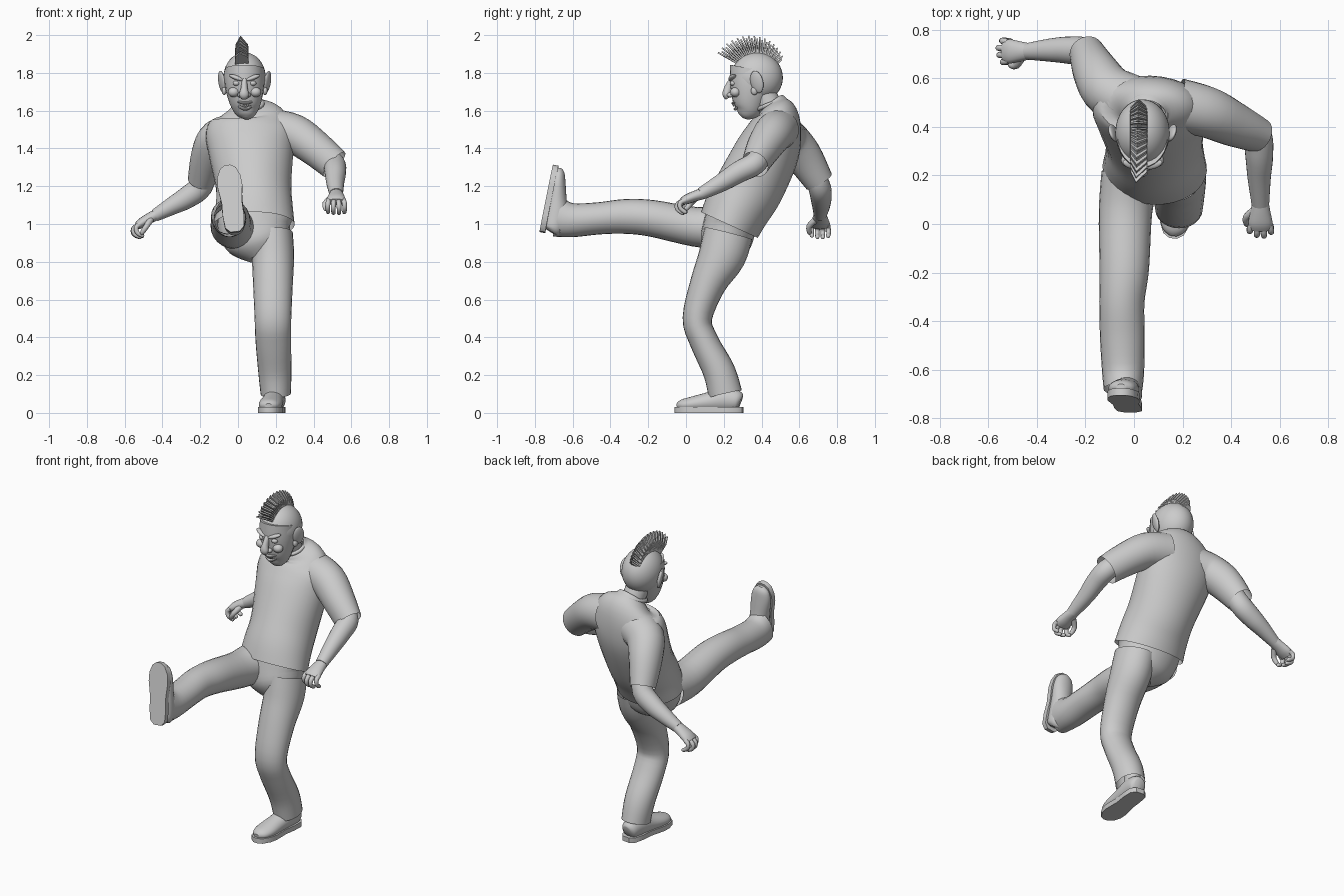
import bpy, bmesh, math
from mathutils import Vector, Matrix

V = Vector


def finish(name, bm, angle=40):
    bmesh.ops.recalc_face_normals(bm, faces=bm.faces)
    me = bpy.data.meshes.new(name)
    bm.to_mesh(me)
    bm.free()
    ob = bpy.data.objects.new(name, me)
    bpy.context.collection.objects.link(ob)
    bpy.context.view_layer.objects.active = ob
    bpy.ops.object.select_all(action='DESELECT')
    ob.select_set(True)
    bpy.ops.object.shade_smooth_by_angle(angle=math.radians(angle))
    return ob


def catmull(a, b, c, d, t):
    return [0.5 * (2 * q + (r - p) * t + (2 * p - 5 * q + 4 * r - s) * t * t
            + (3 * q - p - 3 * r + s) * t ** 3) for p, q, r, s in zip(a, b, c, d)]


def add_loft(bm, rings, ref=(1, 0, 0), sides=24, steps=4, cap=True):
    """Smooth tube through rings (x, y, z, half width along ref, half depth)."""
    n, pts = len(rings), []
    for i in range(n - 1):
        a, d = rings[max(i - 1, 0)], rings[min(i + 2, n - 1)]
        pts += [catmull(a, rings[i], rings[i + 1], d, k / steps) for k in range(steps)]
    pts.append(rings[-1])
    loops = []
    for i, p in enumerate(pts):
        t = (V(pts[min(i + 1, len(pts) - 1)][:3]) - V(pts[max(i - 1, 0)][:3])).normalized()
        u = (V(ref) - t * V(ref).dot(t)).normalized()
        w = t.cross(u)
        loops.append([bm.verts.new(V(p[:3]) + u * p[3] * math.cos(k * math.tau / sides)
                      + w * p[4] * math.sin(k * math.tau / sides)) for k in range(sides)])
    for A, B in zip(loops, loops[1:]):
        for k in range(sides):
            j = (k + 1) % sides
            bm.faces.new((A[k], A[j], B[j], B[k]))
    if cap:
        bm.faces.new(loops[0])
        bm.faces.new(loops[-1])


def loft(name, rings, **kw):
    bm = bmesh.new()
    add_loft(bm, rings, **kw)
    return finish(name, bm)


def ball(name, loc, size, rot=(0, 0, 0)):
    bm = bmesh.new()
    bmesh.ops.create_uvsphere(bm, u_segments=32, v_segments=20, radius=1)
    ob = finish(name, bm)
    ob.location, ob.scale, ob.rotation_euler = loc, size, rot
    return ob


# Trousers
loft("trouser_seat", [(.085, .26, 1.10, .19, .14), (.09, .23, .98, .195, .14),
                      (.12, .205, .89, .16, .13), (.14, .19, .83, .09, .08)])
loft("standing_trouser_leg", [(.18, .225, .95, .11, .13), (.185, .19, .83, .112, .125),
     (.185, .115, .68, .105, .095), (.185, .06, .50, .097, .078), (.187, .095, .38, .094, .076),
     (.195, .175, .22, .088, .085), (.2, .208, .10, .08, .09)], cap=False)
loft("kicking_trouser_leg", [(-.015, .2, .985, .12, .12), (-.035, .05, .985, .11, .105),
     (-.04, -.18, 1.03, .102, .097), (-.05, -.32, 1.04, .093, .092), (-.048, -.46, 1.03, .092, .085),
     (-.045, -.6, 1.02, .087, .09), (-.045, -.68, 1.035, .08, .105)], cap=False)


# Shoes: an upper and a flat sole, placed from heel point, toe and up directions
def shoe(name, heel, toe, up):
    f = V(toe).normalized()
    u = (V(up) - f * V(up).dot(f)).normalized()
    s = f.cross(u)
    M = Matrix((s, f, u)).transposed().to_4x4()
    M.translation = heel
    bm = bmesh.new()
    add_loft(bm, [(0, .01, .06, .03, .035), (0, .03, .065, .05, .055), (0, .1, .07, .056, .065),
                  (0, .18, .058, .058, .052), (0, .27, .046, .062, .04), (0, .325, .04, .048, .03),
                  (0, .35, .036, .018, .014)])
    bm.transform(M)
    finish(name + "_upper", bm)
    bm = bmesh.new()
    half = [(.025, 0), (.05, .025), (.056, .09), (.054, .16), (.066, .25), (.062, .3), (.042, .345), (.015, .362)]
    outline = half + [(-x, y) for x, y in reversed(half)]
    face = bm.faces.new([bm.verts.new((x, y, 0)) for x, y in outline])
    ext = bmesh.ops.extrude_face_region(bm, geom=[face])
    for v in ext['geom']:
        if isinstance(v, bmesh.types.BMVert):
            v.co.z += .03
    bm.transform(M)
    finish(name + "_sole", bm)
    # ankle filling the trouser hem
    bm = bmesh.new()
    add_loft(bm, [(0, .085, .06, .048, .055), (0, .085, .13, .045, .05), (0, .08, .2, .045, .045)])
    bm.transform(M)
    finish(name + "_ankle", bm)


shoe("standing_shoe", (.205, .3, 0), (-.045, -.36, 0), (0, 0, 1))
shoe("kicking_shoe", (-.015, -.775, .96), (-.04, .07, .35), (0, 1, 0))

# Shirt
loft("shirt_body", [(.085, .23, .995, .215, .165), (.085, .275, 1.09, .205, .175),
     (.083, .34, 1.2, .2, .18), (.07, .43, 1.38, .225, .17), (.065, .47, 1.49, .235, .145),
     (.065, .483, 1.57, .19, .115), (.055, .465, 1.62, .1, .085), (.052, .455, 1.635, .08, .072)],
     ref=(1, 0, .14), sides=32, cap=False)
loft("left_sleeve", [(.18, .49, 1.5, .11, .11), (.3, .46, 1.475, .105, .105),
     (.41, .41, 1.40, .092, .095), (.51, .365, 1.315, .072, .085)], ref=(0, 1, 0), cap=False)
loft("right_sleeve", [(.0, .5, 1.48, .11, .11), (-.1, .545, 1.45, .11, .105),
     (-.155, .62, 1.36, .095, .1), (-.195, .705, 1.225, .072, .078)], cap=False)

# Forearms
loft("left_forearm", [(.44, .4, 1.375, .055, .055), (.505, .365, 1.32, .06, .06),
     (.515, .28, 1.275, .057, .057), (.515, .19, 1.22, .048, .048), (.52, .08, 1.16, .036, .033)])
loft("right_forearm", [(-.165, .66, 1.3, .055, .055), (-.195, .705, 1.2, .06, .062),
     (-.27, .715, 1.14, .056, .058), (-.35, .715, 1.095, .047, .047), (-.44, .71, 1.045, .034, .033)],
     ref=(0, 1, 0))


# Hands: palm, four curled fingers and a thumb
def hand(name, wrist, fwd, side, curl):
    f = V(fwd).normalized()
    s = (V(side) - f * V(side).dot(f)).normalized()
    d = s.cross(f)
    if d.z > 0:
        d = -d
    M = Matrix((s, f, d)).transposed().to_4x4()
    M.translation = wrist
    bm = bmesh.new()
    add_loft(bm, [(0, -.02, 0, .034, .03), (0, .025, 0, .042, .028), (0, .07, .003, .05, .026),
                  (0, .1, .008, .046, .019)], sides=16)
    for i in range(4):
        x = -.039 + i * .026
        k = 1 - .12 * abs(i - 1.6)
        add_loft(bm, [(x, .08, .005, .014, .014), (x * 1.1, .118 * k + .01, .01, .013, .013),
                      (x * 1.15, .14 * k, .045 * curl, .012, .012),
                      (x * 1.1, .118 * k, .078 * curl, .011, .011),
                      (x * 1.1, .112 * k, .085 * curl, .004, .004)], sides=10, steps=3)
    add_loft(bm, [(-.025, .02, .01, .018, .018), (-.058, .055, .03, .015, .015),
                  (-.056, .09, .05, .012, .012), (-.052, .1, .056, .004, .004)],
             ref=(0, 0, 1), sides=10, steps=3)
    bm.transform(M)
    finish(name, bm, 60)


hand("left_hand", (.52, .07, 1.155), (0, -.93, -.3), (1, 0, 0), .85)
hand("right_hand", (-.45, .71, 1.04), (-.87, 0, -.45), (0, 1, 0), .85)

# Neck and collar
loft("neck", [(.06, .475, 1.56, .07, .07), (.05, .44, 1.63, .066, .066), (.04, .4, 1.7, .07, .07)])
bpy.ops.mesh.primitive_torus_add(major_segments=32, minor_segments=10, major_radius=.078, minor_radius=.011,
                                 location=(.052, .452, 1.63), rotation=(.35, -.1, 0))
bpy.context.object.name = "shirt_collar"
bpy.ops.object.shade_smooth()

# Head
HX = .035
ball("skull", (HX, .375, 1.775), (.112, .138, .133))
loft("face_and_jaw", [(HX, .362, 1.82, .104, .13), (HX, .348, 1.74, .104, .118),
     (.038, .338, 1.67, .092, .098), (.042, .33, 1.61, .071, .074), (.045, .318, 1.575, .045, .046),
     (.045, .312, 1.558, .016, .016)])
loft("nose", [(.034, .245, 1.765, .014, .016), (.033, .225, 1.72, .018, .022),
     (.032, .213, 1.685, .026, .02), (.032, .222, 1.665, .016, .012)], sides=16)
for sgn, side in ((-1, "right"), (1, "left")):
    ball(side + "_nostril", (.032 + sgn * .022, .235, 1.683), (.014, .018, .013))
    ball(side + "_eye", (HX + sgn * .043, .25, 1.745), (.019, .017, .014))
    ball(side + "_brow", (HX + sgn * .045, .245, 1.775), (.04, .018, .012), (0, -sgn * .35, sgn * .3))
    ball(side + "_cheek", (HX + sgn * .058, .262, 1.698), (.03, .028, .026))
    ball(side + "_ear", (HX + sgn * .12, .375, 1.752), (.014, .036, .06), (.15, sgn * .2, -sgn * .4))
    ball(side + "_ear_lobe", (HX + sgn * .108, .362, 1.705), (.013, .018, .022))

# Grinning mouth: lip rim on a smiling path, with a row of teeth
bm = bmesh.new()
for top in (1, 0):
    path = []
    for k in range(-3, 4):
        t = k / 3
        z = 1.64 + .025 * t * t - (0 if top else .032 * (1 - t * t))
        y = .25 + .04 * t * t + (0 if top else .012)
        path.append((.038 + .056 * t, y, z, .008, .01))
    add_loft(bm, path, ref=(0, 0, 1), sides=10)
finish("lips", bm)
for k in range(-3, 4):
    ball("tooth", (.038 + k * .012, .253 + .0022 * k * k, 1.632 + .0015 * k * k), (.006, .006, .011))

# Mohawk: a fan of thin pointed plates over the skull
bm = bmesh.new()
N = 30
for i in range(N):
    t = i / (N - 1)
    a = math.radians(-58 + 112 * t)
    tip = .245 - .03 * t - .04 * t * t - (.012 if i % 2 else 0)
    prof = [(-.036, .115), (.036, .115), (.034, tip - .05), (-.012 * (1 - t), tip), (-.034, tip - .05)]
    back = []
    for off in (-.004, .004):
        loop = []
        for x, r in prof:
            dy = off + .25 * abs(x)
            loop.append(bm.verts.new((HX - .015 + x, .375 + r * math.sin(a) + dy * math.cos(a),
                                      1.775 + r * math.cos(a) - dy * math.sin(a))))
        bm.faces.new(loop)
        back.append(loop)
    for k in range(5):
        j = (k + 1) % 5
        bm.faces.new((back[0][k], back[0][j], back[1][j], back[1][k]))
finish("mohawk", bm, 20)
